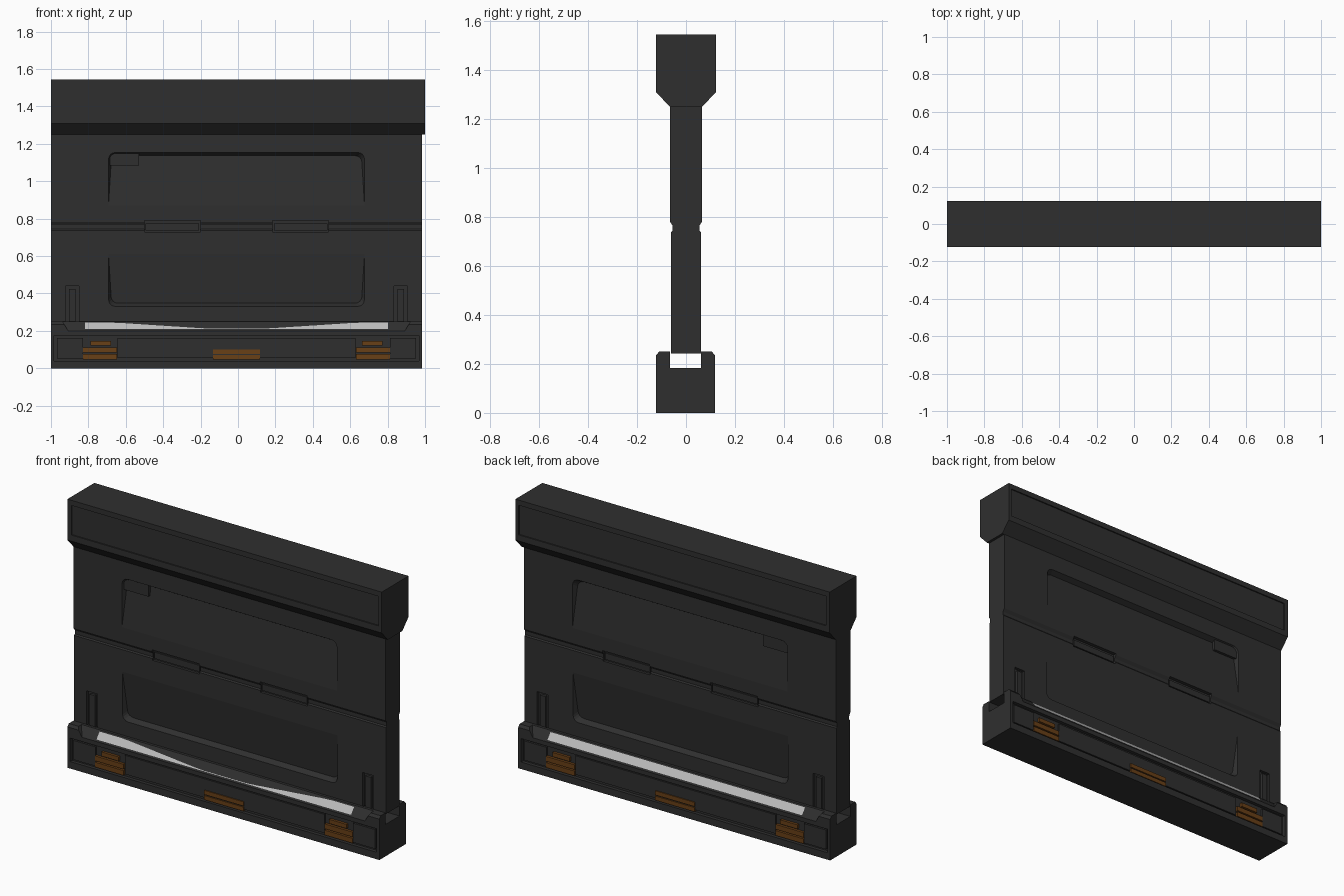
import bpy, bmesh, math

if "Cube" in bpy.data.objects:
    bpy.data.objects.remove(bpy.data.objects["Cube"])

C = -0.008                      # the door and base are centred slightly left of the beam
SIDES = (("front", -1), ("back", 1))


def material(name, rgb):
    m = bpy.data.materials.new(name)
    m.diffuse_color = (*rgb, 1)
    m.use_nodes = True
    m.node_tree.nodes["Principled BSDF"].inputs["Base Color"].default_value = m.diffuse_color
    return m


DARK = material("charcoal", (0.028, 0.028, 0.028))
ORANGE = material("burnt orange", (0.14, 0.05, 0.008))
WHITE = material("light strip", (0.5, 0.5, 0.5))


def make(name, verts, faces, mat=DARK):
    bm = bmesh.new()
    vs = [bm.verts.new(v) for v in verts]
    for f in faces:
        bm.faces.new([vs[i] for i in f])
    bmesh.ops.recalc_face_normals(bm, faces=bm.faces)
    me = bpy.data.meshes.new(name)
    bm.to_mesh(me)
    bm.free()
    me.materials.append(mat)
    ob = bpy.data.objects.new(name, me)
    bpy.context.collection.objects.link(ob)
    return ob


def loft(name, loop_a, loop_b, mat=DARK):
    """Closed solid between two matching loops."""
    n = len(loop_a)
    faces = [list(range(n)), list(range(n, 2 * n))]
    faces += [(i, (i + 1) % n, n + (i + 1) % n, n + i) for i in range(n)]
    return make(name, loop_a + loop_b, faces, mat)


def extrude(name, profile, x0, x1, mat=DARK):
    """Extrude a (y, z) profile along x."""
    return loft(name, [(x0, y, z) for y, z in profile], [(x1, y, z) for y, z in profile], mat)


def box(name, x0, x1, y0, y1, z0, z1, mat=DARK):
    return extrude(name, [(y0, z0), (y1, z0), (y1, z1), (y0, z1)], x0, x1, mat)


def mirrored(half):
    return half + [(-y, z) for y, z in reversed(half)]


def cut(ob, cutter):
    m = ob.modifiers.new("cut", "BOOLEAN")
    m.operation, m.solver, m.object = "DIFFERENCE", "EXACT", cutter
    bpy.context.view_layer.objects.active = ob
    bpy.ops.object.modifier_apply(modifier=m.name)
    bpy.data.objects.remove(cutter)


def wedge(s, z_flush, z_deep, surface, depth=0.03, half=0.685, r=0.035):
    """Cutter for a recess that is flush at one end and deep, with round corners, at the other."""
    d = 1 if z_deep > z_flush else -1
    outline = [(-half, z_flush), (half, z_flush)]
    for sx, start in ((1, 0), (-1, 90)):
        for k in range(5):
            a = math.radians(start + k * 22.5)
            outline.append((sx * (half - r) + r * math.cos(a),
                            z_deep - d * r + d * r * math.sin(a)))
    outer, inner = [], []
    for x, z in outline:
        t = (z - z_flush) / (z_deep - z_flush)
        outer.append((C + x, s * (surface + 0.002), z))
        inner.append((C + x * (1 - 0.025 * t), s * (surface + 0.001 - depth * t), z - d * 0.018 * t))
    return loft("recess_cutter", outer, inner)


# Top beam with a shallow framed panel on both faces
beam = extrude("top_beam", mirrored([(0.066, 1.25), (0.122, 1.31), (0.122, 1.545)]), -1, 1)
for side, s in SIDES:
    cut(beam, box("panel_cutter", -0.975, 0.98, s * 0.115, s * 0.2, 1.345, 1.515))

# Door: thick upper leaf, seam groove, thinner lower leaf
door = extrude("door_panel", mirrored([
    (0.061, 0.242), (0.061, 0.738), (0.055, 0.745), (0.055, 0.765), (0.066, 0.782), (0.066, 1.25)]),
    -1, 0.985)
for side, s in SIDES:
    cut(door, wedge(s, 0.86, 1.155, 0.066))
    cut(door, wedge(s, 0.62, 0.33, 0.061))
    # handle block in the corner of the upper recess
    box(side + "_handle", -0.685, -0.53, s * 0.03, s * 0.058, 1.085, 1.15)
    for m in (-1, 1):
        # hinges sitting in pockets across the seam
        hx = C + m * 0.343
        cut(door, box("hinge_cutter", hx - 0.15, hx + 0.15, s * 0.046, s * 0.1, 0.728, 0.79))
        box(side + "_hinge", hx - 0.143, hx + 0.143, s * 0.04, s * 0.055, 0.738, 0.775)
        # vertical guide slots with an inner bar
        gx = C + m * 0.878
        cut(door, box("slot_cutter", gx - 0.035, gx + 0.035, s * 0.045, s * 0.1, 0.2, 0.44))
        box(side + "_guide_bar", gx - 0.017, gx + 0.017, s * 0.04, s * 0.06, 0.242, 0.425)

# Base sill: channel on top, sloped upper edges, recessed faces
base_parts = []
base = extrude("base_sill", mirrored([
    (0.064, 0.183), (0.064, 0.25), (0.108, 0.25), (0.12, 0.235), (0.12, 0.0)]), -1, 0.985)
base_parts.append(base)


def slope(t):
    """Point on the sloped edge, bottom t=0 to top t=1."""
    return 0.12 - 0.04 * t, 0.2 + 0.05 * t


for side, s in SIDES:
    tri = [slope(-0.3), slope(1.3), (0.15, 0.28)]
    cut(base, loft("slope_cutter",
                   [(C - 0.9 - (z - 0.2) * 0.6, s * y, z) for y, z in tri],
                   [(C + 0.9 + (z - 0.2) * 0.6, s * y, z) for y, z in tri]))
    cut(base, box("face_cutter", C - 0.975, C + 0.975, s * 0.1, s * 0.2, 0.04, 0.175))

    # Light strip on the slope; the front one thins towards the middle
    n = 24
    verts, faces = [], []
    for i in range(n + 1):
        x = -0.81 + 1.62 * i / n
        top = 0.85 if s > 0 else 0.2 + 0.65 * min(1, max(0, (abs(x) - 0.15) / 0.5))
        for t in (0.15, top):
            y, z = slope(t)
            verts.append((C + x, s * (y + 0.002), z + 0.002))
        if i:
            faces.append((2 * i - 2, 2 * i, 2 * i + 1, 2 * i - 1))
    base_parts.append(make(side + "_light_strip", verts, faces, WHITE))

    # Raised dark panels inside the recess
    def face_box(name, x0, x1, z0, z1, out, mat=DARK):
        base_parts.append(box(side + name, C + x0, C + x1, s * 0.095, s * out, z0, z1, mat))

    face_box("_middle_panel", -0.635, 0.635, 0.055, 0.163, 0.109)
    for m in (-1, 1):
        a, b = sorted((m * 0.82, m * 0.96))
        face_box("_end_panel", a, b, 0.052, 0.163, 0.112)
        # Orange slats: two long ones and a short one above
        a, b = sorted((m * 0.64, m * 0.82))
        for z in (0.048, 0.084):
            face_box("_side_slat", a, b, z, z + 0.028, 0.115, ORANGE)
        face_box("_short_slat", m * 0.725 - 0.055, m * 0.725 + 0.055, 0.122, 0.146, 0.115, ORANGE)
    for z in (0.046, 0.076):
        face_box("_middle_slat", -0.125, 0.125, z, z + 0.024, 0.115, ORANGE)

for ob in base_parts:
    ob.location.y = -0.002
